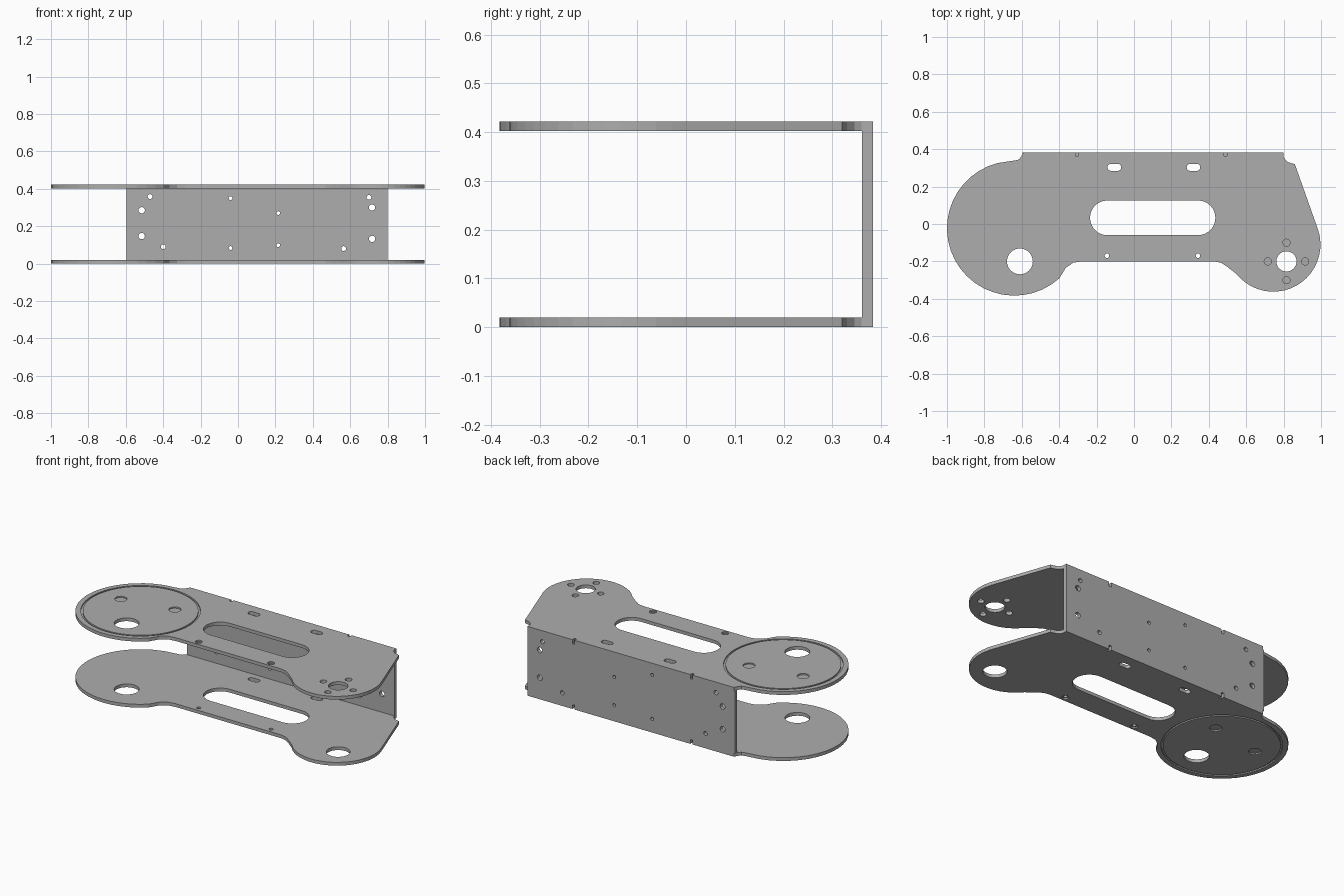
import bpy, bmesh
from math import cos, sin, pi, radians
from mathutils import Matrix

if "Cube" in bpy.data.objects:
    bpy.data.objects.remove(bpy.data.objects["Cube"])

H, T, BACK = 0.422, 0.02, 0.383      # height, sheet thickness, rear face
LOBE, LOBE_R = (-0.64, -0.023), 0.36  # large round end
TIP, TIP_R = (0.745, -0.11), 0.252    # small round end

metal = bpy.data.materials.new("grey_metal")
metal.use_nodes = True
grey = (0.42, 0.42, 0.42, 1)
metal.diffuse_color = grey
metal.node_tree.nodes["Principled BSDF"].inputs["Base Color"].default_value = grey


def arc(c, r, a0, a1, n):
    """Points along an arc, angles in degrees."""
    steps = [radians(a0 + (a1 - a0) * i / n) for i in range(n + 1)]
    return [(c[0] + r * cos(a), c[1] + r * sin(a)) for a in steps]


def circle(c, r, n=24):
    return arc(c, r, 0, 360, n)[:-1]


def slot(c, width, height, r):
    """Rounded rectangle outline."""
    pts = []
    for k, (sx, sy) in enumerate([(1, 1), (-1, 1), (-1, -1), (1, -1)]):
        corner = (c[0] + sx * (width / 2 - r), c[1] + sy * (height / 2 - r))
        pts += arc(corner, r, 90 * k, 90 * k + 90, 8)
    return pts


def box(x0, x1, y0, y1):
    return [(x0, y0), (x1, y0), (x1, y1), (x0, y1)]


def prism(bm, pts, z0, z1, matrix=Matrix()):
    """Extrude an outline between two heights."""
    verts = [bm.verts.new((x, y, z0)) for x, y in pts]
    base = bm.faces.new(verts)
    top = bmesh.ops.extrude_face_region(bm, geom=[base])["geom"]
    new = [v for v in top if isinstance(v, bmesh.types.BMVert)]
    bmesh.ops.translate(bm, verts=new, vec=(0, 0, z1 - z0))
    bmesh.ops.transform(bm, verts=verts + new, matrix=matrix)


def ring(bm, c, r0, r1, z0, z1, n=64):
    """Square-section ring used to cut the groove."""
    loops = [[bm.verts.new((x, y, z)) for x, y in circle(c, r, n)]
             for r, z in ((r0, z0), (r1, z0), (r1, z1), (r0, z1))]
    for k in range(4):
        a, b = loops[k], loops[(k + 1) % 4]
        for i in range(n):
            j = (i + 1) % n
            bm.faces.new((a[i], a[j], b[j], b[i]))


def finish(name, bm):
    bmesh.ops.remove_doubles(bm, verts=bm.verts, dist=0.0001)
    bmesh.ops.recalc_face_normals(bm, faces=bm.faces)
    mesh = bpy.data.meshes.new(name)
    bm.to_mesh(mesh)
    bm.free()
    obj = bpy.data.objects.new(name, mesh)
    mesh.materials.append(metal)
    bpy.context.collection.objects.link(obj)
    return obj


def cut(obj, bm):
    """Subtract the shapes in bm from obj."""
    cutter = finish("cutter", bm)
    cutter.hide_render = True
    mod = obj.modifiers.new("cut", "BOOLEAN")
    mod.operation, mod.solver, mod.object = "DIFFERENCE", "EXACT", cutter
    bpy.context.view_layer.objects.active = obj
    bpy.ops.object.modifier_apply(modifier=mod.name)
    bpy.data.objects.remove(cutter)


def notches(bm):
    """Small nicks along both bend lines."""
    for x in (-0.305, 0.49):
        for z0, z1 in ((-0.02, T + 0.006), (H - T - 0.006, H + 0.02)):
            prism(bm, box(x - 0.008, x + 0.008, BACK - 0.02, BACK + 0.02), z0, z1)


# Shared outline of the two side plates
outline = [(-0.59, BACK), (-0.603, 0.36), (-0.615, 0.345), (-0.635, 0.34)]
outline += arc(LOBE, LOBE_R, 104, 312, 24)
outline += [(-0.365, -0.235), (-0.325, -0.207), (-0.28, -0.2),
            (0.43, -0.2), (0.465, -0.207), (0.5, -0.23)]
outline += arc(TIP, TIP_R, 219, 379, 20)
outline += [(0.86, 0.32), (0.825, 0.33), (0.807, 0.345), (0.8, 0.36), (0.8, BACK)]


def plate(name, z0, outer, tip_hole, bolt_holes):
    bm = bmesh.new()
    prism(bm, outline, z0, z0 + T)
    obj = finish(name, bm)

    # Through holes and slots
    holes = [slot((0.1, 0.033), 0.67, 0.185, 0.092), circle((-0.61, -0.2), 0.069, 32),
             circle((0.815, -0.2), tip_hole, 32)]
    holes += [slot((x, 0.303), 0.072, 0.037, 0.017) for x in (-0.105, 0.318)]
    holes += [circle((x, -0.17), 0.012) for x in (-0.145, 0.342)]
    if bolt_holes:
        holes += [circle(p, 0.019) for p in circle((0.815, -0.2), 0.1, 4)]
    bm = bmesh.new()
    for pts in holes:
        prism(bm, pts, z0 - 0.03, z0 + T + 0.03)
    notches(bm)
    cut(obj, bm)

    # Shallow recesses on the outer face
    face = z0 + T if outer > 0 else z0
    lo, hi = sorted((face - outer * 0.008, face + outer * 0.02))
    bm = bmesh.new()
    ring(bm, LOBE, 0.319, 0.33, lo, hi)
    for a in (40, 160):
        c = (LOBE[0] + 0.19 * cos(radians(a)), LOBE[1] + 0.19 * sin(radians(a)))
        prism(bm, circle(c, 0.034), lo, hi)
    for x in (-0.145, 0.342):
        prism(bm, circle((x, -0.17), 0.02), lo, hi)
    cut(obj, bm)
    return obj


plate("top_plate", H - T, 1, 0.054, True)
plate("bottom_plate", 0, -1, 0.066, False)

# Back wall joining the plates
bm = bmesh.new()
prism(bm, box(-0.597, 0.8, BACK - 0.022, BACK), T, H - T)
wall = finish("back_wall", bm)
hole_sets = {
    0.017: [(-0.515, 0.285), (-0.515, 0.147), (0.717, 0.3), (0.717, 0.132)],
    0.013: [(-0.47, 0.358), (-0.4, 0.09), (0.7, 0.354), (0.565, 0.08)],
    0.01: [(-0.04, 0.35), (-0.04, 0.083), (0.215, 0.27), (0.215, 0.098)],
}
bm = bmesh.new()
upright = Matrix.Rotation(pi / 2, 4, "X")
for r, centres in hole_sets.items():
    for c in centres:
        prism(bm, circle(c, r, 16), -BACK - 0.05, -BACK + 0.05, upright)
notches(bm)
cut(wall, bm)
